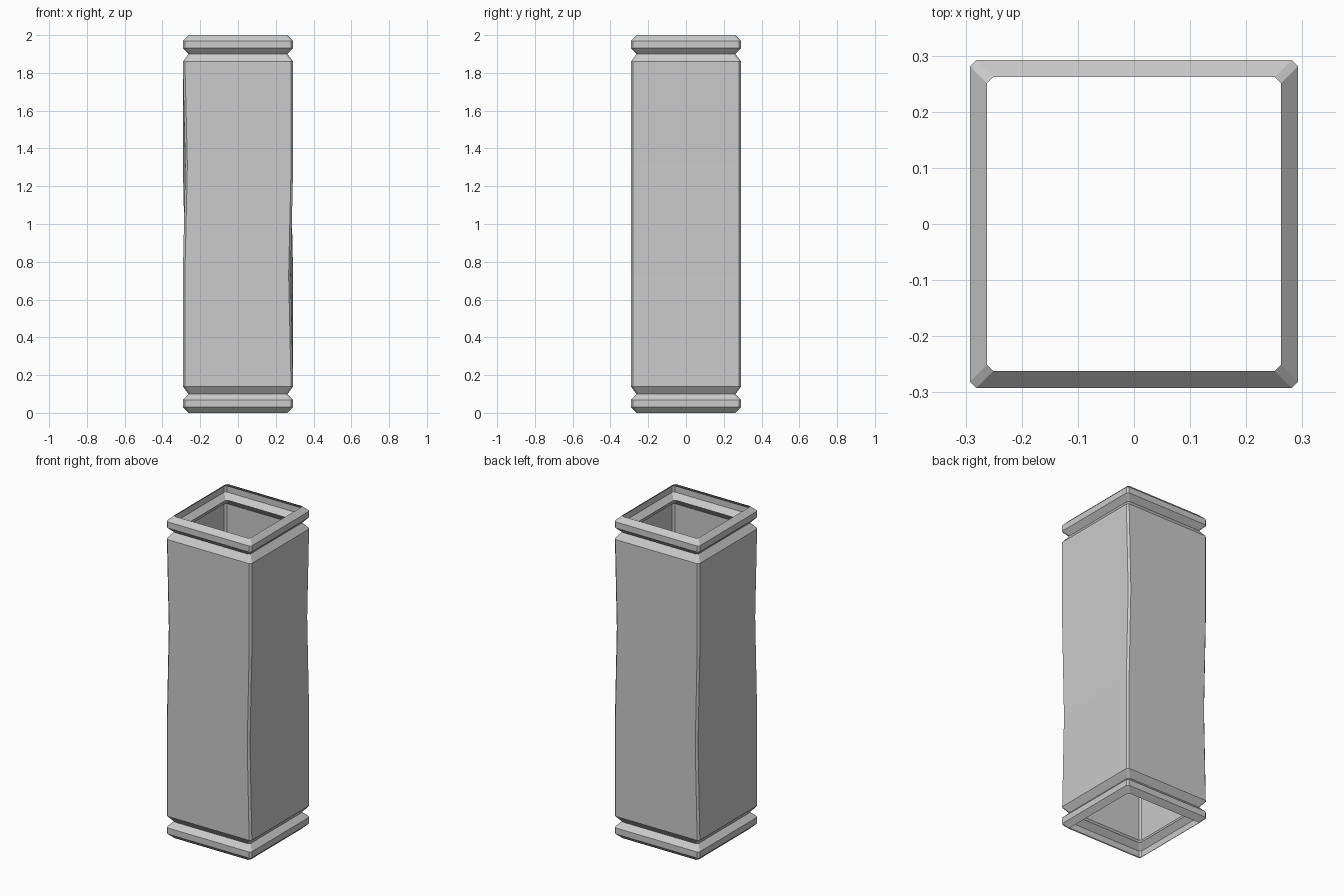
import bpy, bmesh

if "Cube" in bpy.data.objects:
    bpy.data.objects.remove(bpy.data.objects["Cube"])

CHAMFER = 0.011
# (height, half width) up the shell; the two middle rings carry the worn corners
PROFILE = [(0, 0.262), (0.03, 0.292), (0.068, 0.292), (0.10, 0.262), (0.14, 0.292),
           (0.73, 0.292), (1.31, 0.292),
           (1.86, 0.292), (1.90, 0.262), (1.932, 0.292), (1.97, 0.292), (2.0, 0.262)]
# Worn corners: ring height -> sign of x*y for the diagonal pair that is dented
WORN = {0.73: -1, 1.31: 1}
DENT = 0.013


def ring(bm, z, h):
    """Square ring with chamfered corners, counter-clockwise."""
    c = h - CHAMFER
    points = [(h, -c), (h, c), (c, h), (-c, h), (-h, c), (-h, -c), (-c, -h), (c, -h)]
    verts = []
    for x, y in points:
        if z in WORN and x * y * WORN[z] > 0:
            x -= DENT if x > 0 else -DENT
        verts.append(bm.verts.new((x, y, z)))
    return verts


# Open square tube with grooved collars at both ends
bm = bmesh.new()
rings = [ring(bm, z, h) for z, h in PROFILE]
for low, high in zip(rings, rings[1:]):
    for i in range(8):
        j = (i + 1) % 8
        bm.faces.new((low[i], low[j], high[j], high[i]))

mesh = bpy.data.meshes.new("square_tube")
bm.to_mesh(mesh)
bm.free()
bpy.context.collection.objects.link(bpy.data.objects.new("square_tube", mesh))
